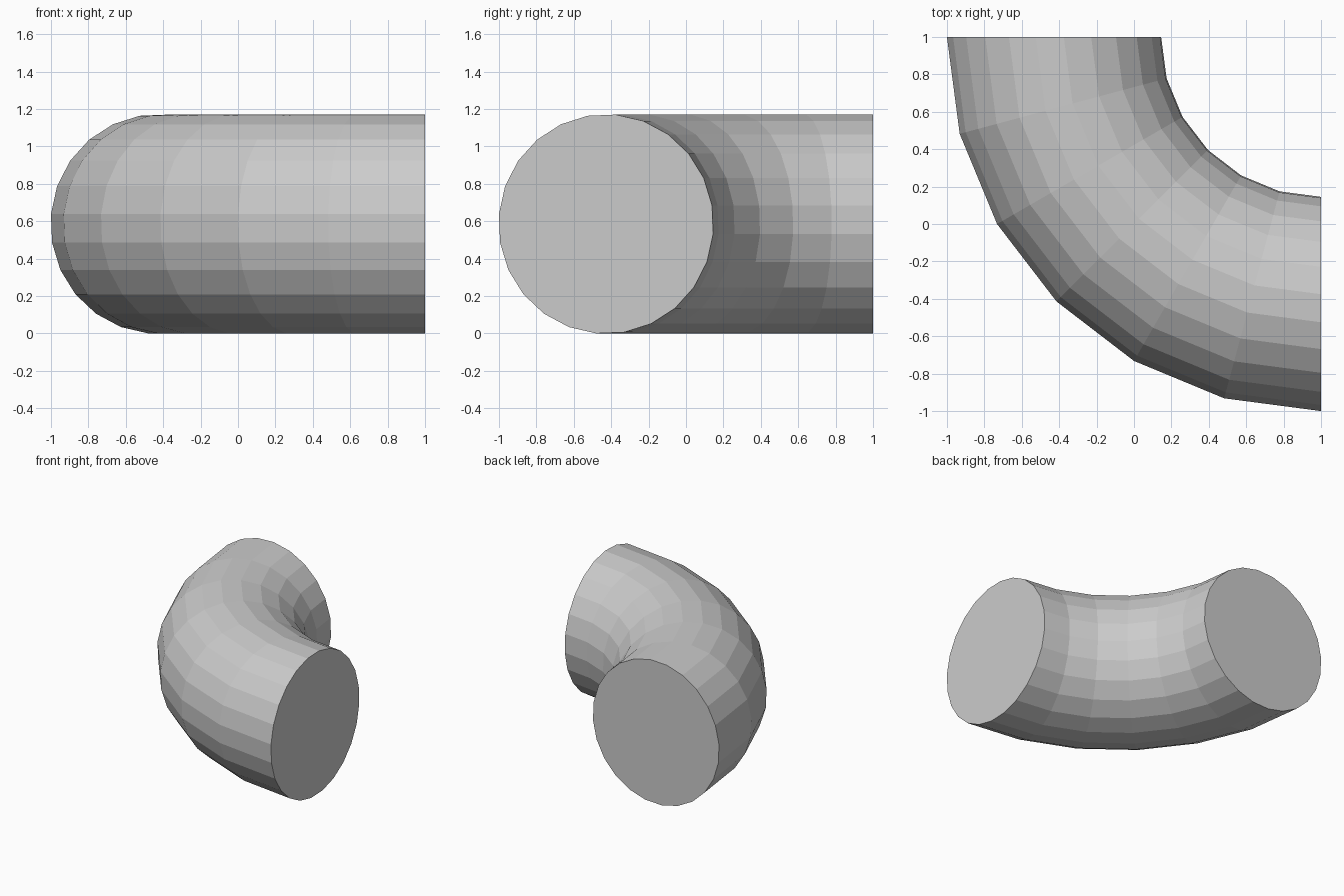
import bpy, bmesh
from math import sin, cos, radians

if "Cube" in bpy.data.objects:
    bpy.data.objects.remove(bpy.data.objects["Cube"])

SIDES, STEPS = 24, 6
BEND_R, TUBE_R, TUBE_Z = 1.4275, 0.575, 0.5872
MID_Z, PHASE = 0.585, radians(5.2)

bm = bmesh.new()

# round cross-section, standing at the back end of the elbow
ring = []
for k in range(SIDES):
    t = PHASE + radians(360 / SIDES * k)
    ring.append(bm.verts.new((1 - BEND_R - TUBE_R * cos(t), 1, MID_Z + TUBE_Z * sin(t))))
start_cap = bm.faces.new(ring)

# sweep a quarter turn around the bend centre
spin = bmesh.ops.spin(bm, geom=[start_cap] + start_cap.edges[:] + ring,
                      cent=(1, 1, 0), axis=(0, 0, 1),
                      angle=radians(90), steps=STEPS, use_duplicate=False)

# make sure both ends are capped
bmesh.ops.remove_doubles(bm, verts=bm.verts, dist=1e-4)
open_edges = [e for e in bm.edges if e.is_boundary]
if open_edges:
    bmesh.ops.holes_fill(bm, edges=open_edges, sides=0)
bmesh.ops.recalc_face_normals(bm, faces=bm.faces)

mesh = bpy.data.meshes.new("pipe_elbow")
bm.to_mesh(mesh)
bm.free()
bpy.context.collection.objects.link(bpy.data.objects.new("pipe_elbow", mesh))
